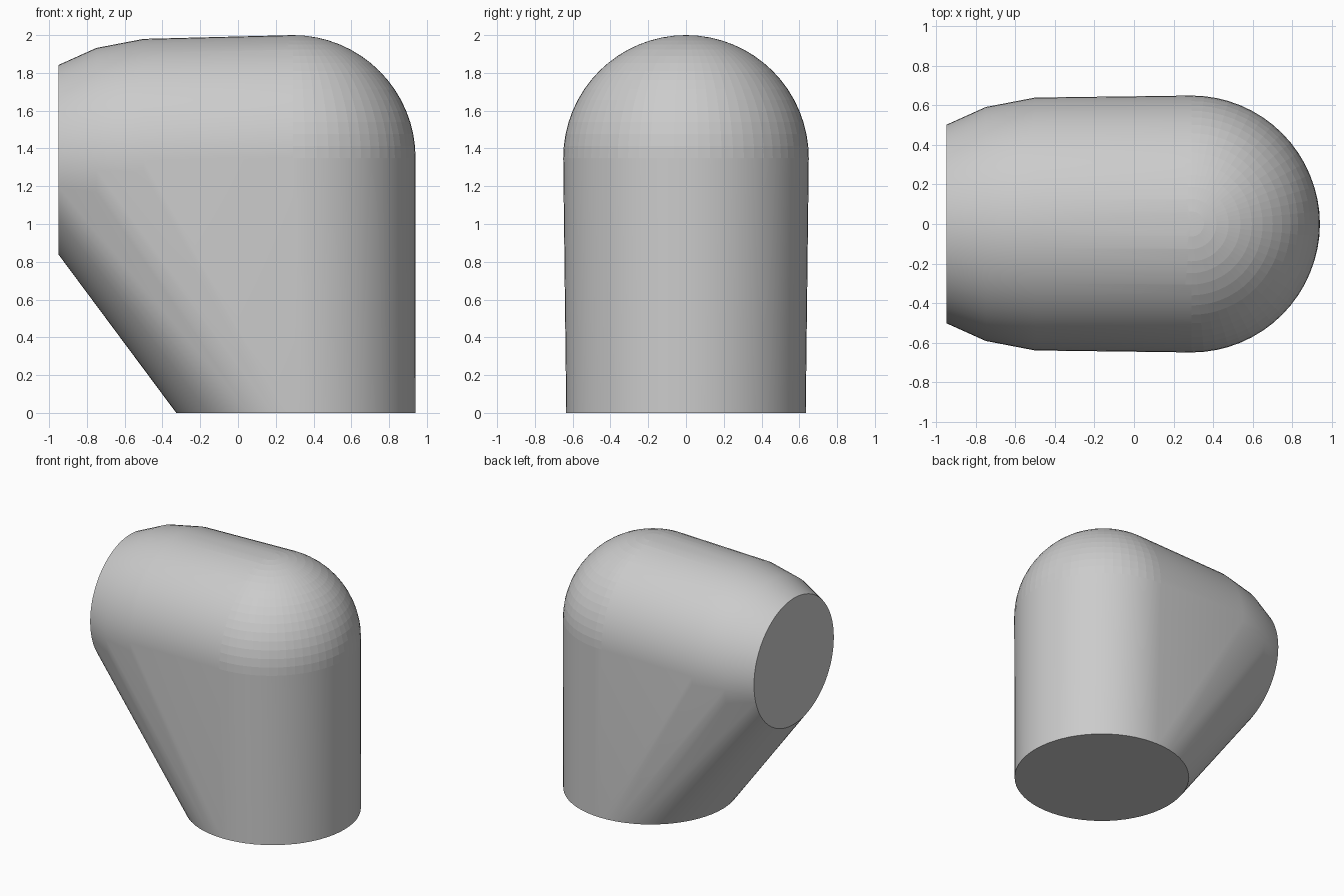
import bpy, bmesh, math
from mathutils import Matrix, Vector

cube = bpy.data.objects.get("Cube")
if cube:
    bpy.data.objects.remove(cube, do_unlink=True)

grey = bpy.data.materials.new("plain grey")
grey.use_nodes = True
colour = (0.6, 0.6, 0.6, 1)
grey.diffuse_color = colour
grey.node_tree.nodes["Principled BSDF"].inputs["Base Color"].default_value = colour

SEGMENTS = 64
bm = bmesh.new()


def ring(centre, radius, sideways=False):
    """Circle of points, facing up or along x."""
    turn = Matrix.Rotation(math.pi / 2, 4, 'Y') if sideways else Matrix()
    bmesh.ops.create_circle(bm, segments=SEGMENTS, radius=radius,
                            matrix=Matrix.Translation(centre) @ turn)


# Rounded elbow
bmesh.ops.create_uvsphere(bm, u_segments=SEGMENTS, v_segments=32, radius=0.65,
                          matrix=Matrix.Translation((0.29, 0, 1.35)))
# Flat base
ring((0.307, 0, 0), 0.634)
# Side end, tapering to a flat face
for x, radius in ((-0.5, 0.64), (-0.75, 0.592), (-0.95, 0.502)):
    ring((x, 0, 1.34), radius, True)

# Stretch one skin over all the sections
hull = bmesh.ops.convex_hull(bm, input=bm.verts[:])
unused = {g for g in hull["geom_interior"] + hull["geom_unused"]
          if isinstance(g, bmesh.types.BMVert)}
bmesh.ops.delete(bm, geom=list(unused), context='VERTS')

# Merge the triangles of the two flat ends
for direction in (Vector((0, 0, -1)), Vector((-1, 0, 0))):
    bm.normal_update()
    cap = [f for f in bm.faces if f.normal.dot(direction) > 0.9999]
    if len(cap) > 1:
        bmesh.ops.dissolve_faces(bm, faces=cap)
bmesh.ops.recalc_face_normals(bm, faces=bm.faces[:])

mesh = bpy.data.meshes.new("elbow_body")
bm.to_mesh(mesh)
bm.free()
mesh.materials.append(grey)
body = bpy.data.objects.new("elbow_body", mesh)
bpy.context.collection.objects.link(body)

bpy.ops.object.select_all(action='DESELECT')
body.select_set(True)
bpy.context.view_layer.objects.active = body
bpy.ops.object.shade_smooth_by_angle(angle=math.radians(30))
